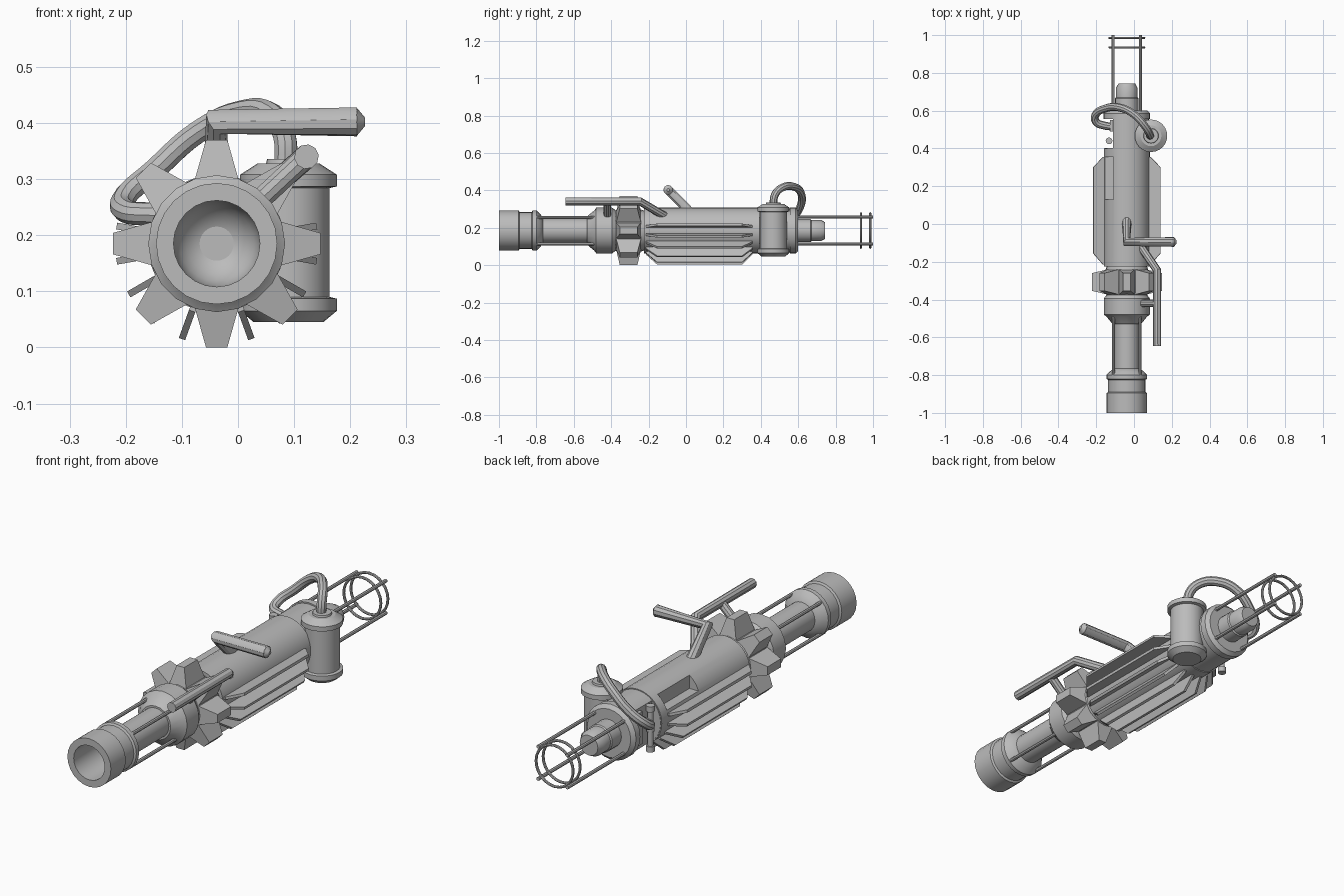
import bpy, bmesh, math
from mathutils import Vector, Matrix

if "Cube" in bpy.data.objects:
    bpy.data.objects.remove(bpy.data.objects["Cube"])

CX, CZ = -0.038, 0.185          # long axis of the device

grey = bpy.data.materials.new("grey metal")
grey.diffuse_color = (0.5, 0.5, 0.5, 1)
grey.use_nodes = True
grey.node_tree.nodes["Principled BSDF"].inputs["Base Color"].default_value = grey.diffuse_color


def finish(name, bm, smooth=True):
    bmesh.ops.recalc_face_normals(bm, faces=bm.faces)
    me = bpy.data.meshes.new(name)
    bm.to_mesh(me)
    bm.free()
    me.materials.append(grey)
    ob = bpy.data.objects.new(name, me)
    bpy.context.collection.objects.link(ob)
    if smooth:
        shade(ob)
    return ob


def shade(ob):
    bpy.ops.object.select_all(action='DESELECT')
    ob.select_set(True)
    bpy.context.view_layer.objects.active = ob
    bpy.ops.object.shade_smooth_by_angle(angle=math.radians(32))


def lathe(name, profile, segs=24, centre=(CX, 0, CZ), vertical=False, smooth=True):
    """Spin (position, radius) points about the long axis, or about z."""
    bm = bmesh.new()
    rings = []
    for t, r in profile:
        ring = []
        for i in range(segs if r > 0 else 1):
            a = 2 * math.pi * i / segs
            u, v = r * math.cos(a), r * math.sin(a)
            p = Vector((u, v, t)) if vertical else Vector((u, t, v))
            ring.append(bm.verts.new(p + Vector(centre)))
        rings.append(ring)
    for a, b in zip(rings, rings[1:]):
        for i in range(segs):
            j = (i + 1) % segs
            q = [a[i % len(a)], a[j % len(a)], b[j % len(b)], b[i % len(b)]]
            bm.faces.new(list(dict.fromkeys(q)))
    return finish(name, bm, smooth)


def tube(name, pts, r, segs=12, curved=False):
    """Round pipe along a path, with capped ends."""
    cu = bpy.data.curves.new(name, 'CURVE')
    cu.dimensions = '3D'
    cu.bevel_depth, cu.bevel_resolution = r, segs // 4
    cu.use_fill_caps = True
    if curved:
        sp = cu.splines.new('BEZIER')
        sp.bezier_points.add(len(pts) - 1)
        for bp, p in zip(sp.bezier_points, pts):
            bp.co = p
            bp.handle_left_type = bp.handle_right_type = 'AUTO'
        sp.resolution_u = 5
    else:
        sp = cu.splines.new('POLY')
        sp.points.add(len(pts) - 1)
        for sp_p, p in zip(sp.points, pts):
            sp_p.co = (*p, 1)
    tmp = bpy.data.objects.new(name, cu)
    bpy.context.collection.objects.link(tmp)
    me = bpy.data.meshes.new_from_object(tmp.evaluated_get(bpy.context.evaluated_depsgraph_get()))
    bpy.data.objects.remove(tmp)
    bm = bmesh.new()
    bm.from_mesh(me)
    bmesh.ops.remove_doubles(bm, verts=bm.verts, dist=1e-5)
    return finish(name, bm)


def box(name, lo, hi, smooth=False):
    bm = bmesh.new()
    bmesh.ops.create_cube(bm, size=1)
    for v in bm.verts:
        v.co = [l + (c + 0.5) * (h - l) for c, l, h in zip(v.co, lo, hi)]
    return finish(name, bm, smooth)


def cut(ob, lo, hi):
    cutter = box("cutter", lo, hi)
    m = ob.modifiers.new("cut", 'BOOLEAN')
    m.operation, m.solver, m.object = 'DIFFERENCE', 'EXACT', cutter
    bpy.context.view_layer.objects.active = ob
    bpy.ops.object.modifier_apply(modifier=m.name)
    bpy.data.objects.remove(cutter)
    shade(ob)


def around(angle, radius, y):
    return (CX + radius * math.cos(angle), y, CZ + radius * math.sin(angle))


# muzzle with a domed bore
bore = [(-0.84 + 0.077 * math.sin(a), 0.077 * math.cos(a))
        for a in [math.pi / 2 * k / 6 for k in range(6)]]
lathe("muzzle", [(-0.763, 0)] + bore[::-1] + [(-1, 0.077), (-1, 0.108), (-0.895, 0.108),
      (-0.89, 0.099), (-0.825, 0.099), (-0.82, 0.108), (-0.80, 0.108),
      (-0.78, 0.09), (-0.765, 0.066), (-0.75, 0)])
lathe("barrel", [(-0.77, 0), (-0.77, 0.066), (-0.5, 0.066), (-0.5, 0)])

# collar and gear
lathe("collar", [(-0.53, 0), (-0.53, 0.075), (-0.49, 0.108), (-0.48, 0.122), (-0.395, 0.122),
      (-0.375, 0.108), (-0.375, 0)], 20)
lathe("gear_hub", [(-0.38, 0), (-0.38, 0.105), (-0.365, 0.114), (-0.245, 0.114),
      (-0.22, 0.105), (-0.22, 0)], 24)
bm = bmesh.new()
for k in range(8):
    rot = Matrix.Translation((CX, -0.307, CZ)) @ Matrix.Rotation(k * math.pi / 4, 4, 'Y')
    cube = bmesh.ops.create_cube(bm, size=2)["verts"]
    for v in cube:
        top = v.co.z > 0
        v.co = rot @ Vector((v.co.x * (0.019 if top else 0.043),
                             v.co.y * (0.047 if top else 0.067), 0.185 if top else 0.1))
finish("gear_teeth", bm, False)

# main body with a recess on the upper left
body = lathe("body", [(-0.225, 0), (-0.225, 0.122), (0.4, 0.122), (0.4, 0)], 32)
cut(body, (-0.3, 0.13, 0.225), (-0.108, 0.355, 0.4))

# cooling fins on the lower half
bm = bmesh.new()
for k in range(11):
    a = math.radians(10 - 20 * k)
    side = Vector((-math.sin(a), 0, math.cos(a))) * 0.006
    quads = []
    for s in (-1, 1):
        quads.append([bm.verts.new(Vector(around(a, r, y)) + side * s) for y, r in
                      ((-0.215, 0.1), (-0.215, 0.128), (-0.155, 0.181), (0.3, 0.181),
                       (0.355, 0.128), (0.355, 0.1))])
    bm.faces.new(quads[0])
    bm.faces.new(quads[1][::-1])
    for i in range(6):
        j = (i + 1) % 6
        bm.faces.new((quads[0][i], quads[0][j], quads[1][j], quads[1][i]))
finish("cooling_fins", bm, False)

# rear housing, flat on its left side
rear = lathe("rear_housing", [(0.39, 0), (0.39, 0.118), (0.58, 0.118), (0.58, 0)], 24)
cut(rear, (-0.3, 0.402, 0), (-0.112, 0.56, 0.4))
lathe("rear_flange", [(0.555, 0), (0.555, 0.124), (0.585, 0.124), (0.6, 0.108), (0.6, 0)], 24)
lathe("rear_core", [(0.58, 0), (0.58, 0.062), (0.665, 0.062), (0.67, 0.057), (0.72, 0.057),
      (0.743, 0.045), (0.743, 0)], 20)
box("side_plate", (-0.128, 0.49, 0.12), (-0.108, 0.55, 0.265))
lathe("valve_rod", [(0.07, 0), (0.07, 0.018), (0.095, 0.018), (0.095, 0.012), (0.16, 0.012),
      (0.16, 0.017), (0.19, 0.017), (0.19, 0.012), (0.25, 0.012), (0.25, 0.018),
      (0.275, 0.018), (0.275, 0)], 12, (-0.132, 0.44, 0), True)

# thin rods beside the barrel and the rear cage
for k in range(4):
    a = math.pi / 4 + k * math.pi / 2
    tube("barrel_rod", [around(a, 0.1, -0.8), around(a, 0.1, -0.48)], 0.008, 8)
    tube("cage_rod", [around(a, 0.102, 0.57), around(a, 0.102, 1.0)], 0.008, 8)
for y in (0.935, 0.985):
    bm_ring = [(y + 0.006 * math.cos(t), 0.092 + 0.006 * math.sin(t))
               for t in [math.pi / 4 * i for i in range(9)]]
    lathe("cage_ring", bm_ring, 24)

# side canister
lathe("canister", [(0.045, 0), (0.045, 0.062), (0.065, 0.086), (0.087, 0.086), (0.09, 0.073),
      (0.284, 0.073), (0.287, 0.086), (0.308, 0.086), (0.328, 0.055), (0.328, 0.04),
      (0.336, 0.038), (0.336, 0)], 24, (0.09, 0.467, 0), True)
tube("hose", [(0.085, 0.467, 0.32), (0.083, 0.475, 0.375), (0.06, 0.515, 0.415),
     (0, 0.58, 0.418), (-0.07, 0.615, 0.385), (-0.15, 0.612, 0.315), (-0.205, 0.575, 0.262),
     (-0.2, 0.54, 0.243), (-0.16, 0.522, 0.238), (-0.11, 0.515, 0.238)], 0.021, 12, True)

# bent top handle
tube("top_handle", [(CX, 0.03, 0.275), (CX, -0.095, 0.402), (0.212, -0.095, 0.402)], 0.026)
lathe_tip = bmesh.new()
bmesh.ops.create_cone(lathe_tip, cap_ends=True, segments=12, radius1=0.026, radius2=0.008,
                      depth=0.015, matrix=Matrix.Translation((0.2185, -0.095, 0.402))
                      @ Matrix.Rotation(math.pi / 2, 4, 'Y'))
finish("handle_tip", lathe_tip)

# side grip and its strut
tube("side_grip", [(0.03, -0.11, 0.26), (0.122, -0.245, 0.34), (0.122, -0.645, 0.34)], 0.022)
tube("grip_strut", [(0.02, -0.42, 0.245), (0.122, -0.42, 0.34)], 0.02)
